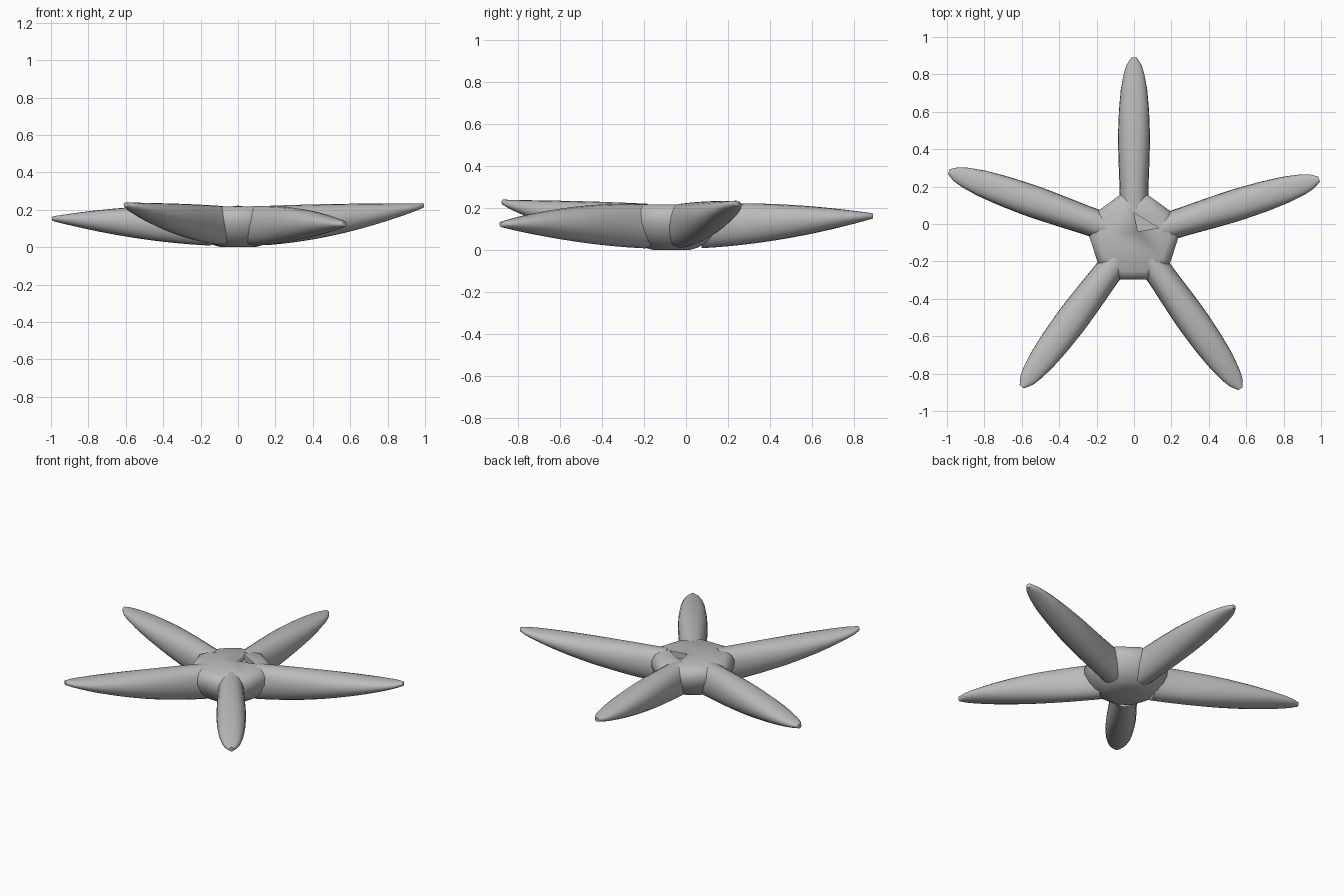
import bpy, bmesh, math
from mathutils import Vector

old = bpy.data.objects.get("Cube")
if old:
    bpy.data.objects.remove(old, do_unlink=True)

grey = bpy.data.materials.new("soft_grey")
grey.use_nodes = True
colour = (0.5, 0.5, 0.5, 1)
grey.diffuse_color = colour
grey.node_tree.nodes["Principled BSDF"].inputs["Base Color"].default_value = colour

CENTRE = Vector((0, -0.07, 0))


def loft(name, rings, angle):
    """Skin a list of closed rings, cap both ends and shade smoothly."""
    bm = bmesh.new()
    loops = [[bm.verts.new(p) for p in ring] for ring in rings]
    n = len(loops[0])
    for a, b in zip(loops, loops[1:]):
        for i in range(n):
            j = (i + 1) % n
            bm.faces.new((a[i], a[j], b[j], b[i]))
    bm.faces.new(loops[0])
    bm.faces.new(loops[-1])
    bmesh.ops.recalc_face_normals(bm, faces=bm.faces)
    mesh = bpy.data.meshes.new(name)
    bm.to_mesh(mesh)
    bm.free()
    ob = bpy.data.objects.new(name, mesh)
    bpy.context.collection.objects.link(ob)
    mesh.materials.append(grey)
    bpy.ops.object.select_all(action='DESELECT')
    ob.select_set(True)
    bpy.context.view_layer.objects.active = ob
    bpy.ops.object.shade_smooth_by_angle(angle=math.radians(angle))
    return ob


def sample(points, t):
    """Interpolate through (t, value) pairs."""
    for (t0, v0), (t1, v1) in zip(points, points[1:]):
        if t <= t1:
            return v0 + (v1 - v0) * (t - t0) / (t1 - t0)
    return points[-1][1]


# Half width along an arm, from the body to the tip
WIDTH = [(0, .078), (.25, .076), (.4, .082), (.55, .086), (.7, .081),
         (.82, .071), (.91, .055), (.96, .04), (1, .014)]


def make_arm(name, x, y, tip_z):
    along = Vector((x, y, 0)) - CENTRE
    side = Vector((-along.y, along.x, 0)).normalized()
    rings = []
    steps, sides = 24, 20
    for s in range(steps + 1):
        t = 0.15 + 0.85 * math.sin(s / steps * math.pi / 2)
        half = sample(WIDTH, t)
        top = 0.215 + (tip_z + 0.01 - 0.215) * t ** 2.4 + 0.012 * math.sin(math.pi * t)
        low = 0.005 + (tip_z - 0.02) * t ** 1.9
        mid, tall = (top + low) / 2, (top - low) / 2
        ring = []
        for k in range(sides):
            a = 2 * math.pi * k / sides
            c, d = math.cos(a), math.sin(a)
            # slightly squared oval, narrower underneath
            u = math.copysign(abs(c) ** 0.85, c) * (1 + 0.1 * min(d, 0))
            v = math.copysign(abs(d) ** 0.9, d)
            ring.append(CENTRE + along * t + side * half * u
                        + Vector((0, 0, mid + tall * v)))
        rings.append(ring)
    return loft(name, rings, 60)


# Five arms with unevenly lifted tips
for arm in [("back_arm", 0, .89, .165), ("left_arm", .99, .24, .225),
            ("right_arm", -.99, .28, .155), ("front_left_arm", .57, -.88, .125),
            ("front_right_arm", -.6, -.87, .23)]:
    make_arm(*arm)

# Bowl-shaped body, with one flat side facing each gap between arms
PROFILE = [(0, .09), (.012, .135), (.04, .18), (.08, .215), (.13, .238),
           (.17, .238), (.2, .222), (.217, .19)]
hub_rings = [[CENTRE + Vector((r * math.cos(math.radians(36 * k)),
                               r * math.sin(math.radians(36 * k)), z))
              for k in range(10)] for z, r in PROFILE]
body = loft("body", hub_rings, 60)

# Small three-cornered notch sunk into the flat top
corners = [(0, .06), (.13, -.02), (.02, -.04)]
cutter = loft("notch_cutter", [[Vector((x, y, z)) for x, y in corners]
                               for z in (.18, .3)], 10)
cutter.hide_render = True
cutter.hide_set(True)
cut = body.modifiers.new("notch", 'BOOLEAN')
cut.operation = 'DIFFERENCE'
cut.object = cutter
